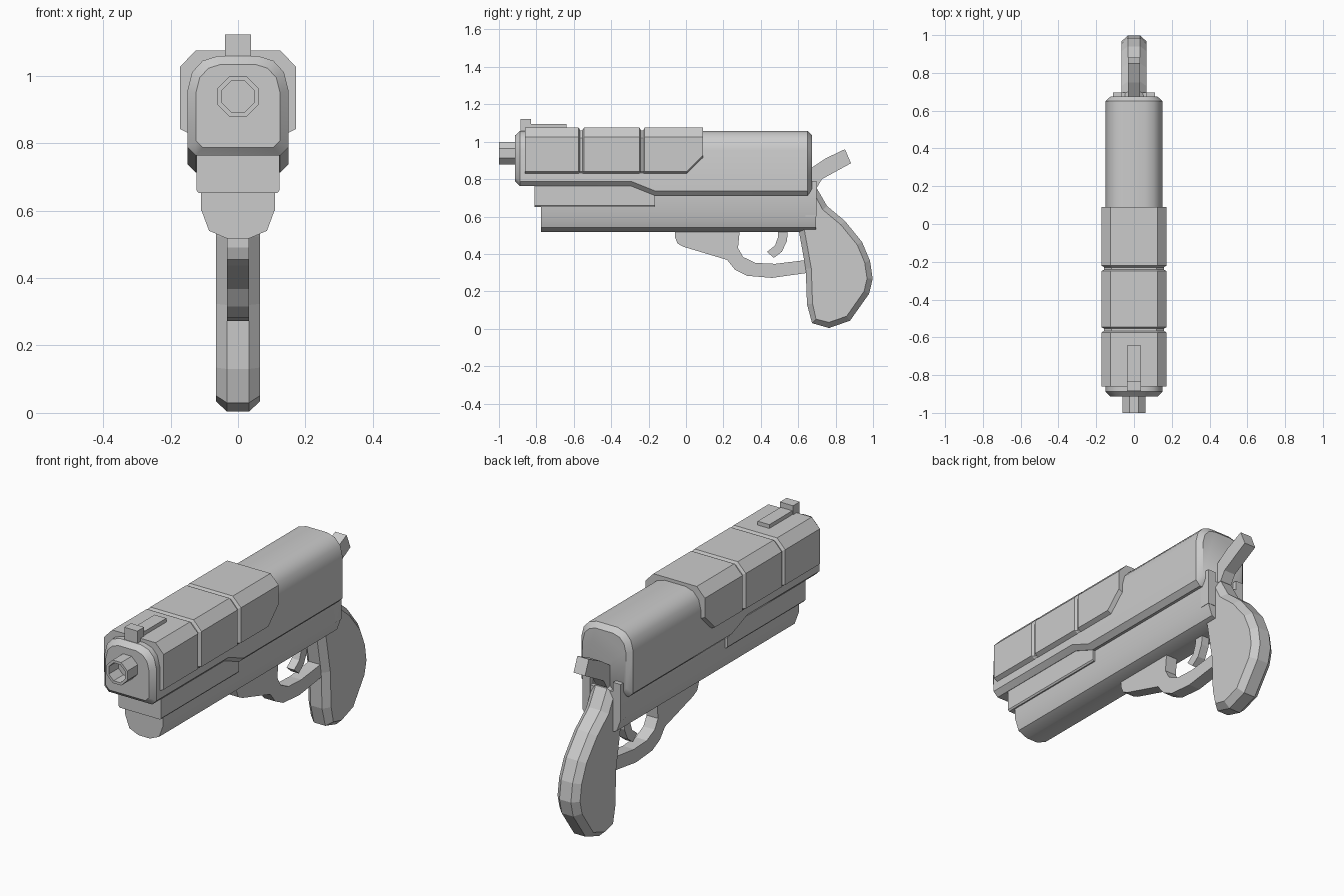
import bpy, bmesh, math

if "Cube" in bpy.data.objects:
    bpy.data.objects.remove(bpy.data.objects["Cube"])


def finish(name, bm, smooth=False):
    bmesh.ops.recalc_face_normals(bm, faces=bm.faces[:])
    me = bpy.data.meshes.new(name)
    bm.to_mesh(me)
    bm.free()
    ob = bpy.data.objects.new(name, me)
    bpy.context.collection.objects.link(ob)
    if smooth:
        bpy.ops.object.select_all(action='DESELECT')
        ob.select_set(True)
        bpy.context.view_layer.objects.active = ob
        bpy.ops.object.shade_smooth_by_angle(angle=math.radians(35))
    return ob


def loft(name, stations, smooth=False):
    """Skin closed x/z outlines placed at successive y values."""
    bm = bmesh.new()
    rings = [[bm.verts.new((x, y, z)) for x, z in pts] for y, pts in stations]
    n = len(rings[0])
    for a, b in zip(rings, rings[1:]):
        for i in range(n):
            j = (i + 1) % n
            bm.faces.new((a[i], a[j], b[j], b[i]))
    bm.faces.new(rings[0])
    bm.faces.new(rings[-1])
    return finish(name, bm, smooth)


def mirror(half):
    """Close a half outline (bottom to top) across x = 0."""
    return half + [(-x, z) for x, z in reversed(half)]


def side_plate(name, pts, half, inset=0, depth=0, x=0):
    """Extrude a y/z profile along x, optionally with chamfered rims."""
    bm = bmesh.new()
    a = [bm.verts.new((x - half, y, z)) for y, z in pts]
    b = [bm.verts.new((x + half, y, z)) for y, z in pts]
    caps = [bm.faces.new(a), bm.faces.new(b)]
    for i in range(len(pts)):
        j = (i + 1) % len(pts)
        bm.faces.new((a[i], a[j], b[j], b[i]))
    bmesh.ops.recalc_face_normals(bm, faces=bm.faces[:])
    if inset:
        bmesh.ops.inset_individual(bm, faces=caps, thickness=inset, depth=depth)
    return finish(name, bm)


def rect(y0, y1, z0, z1):
    return [(y0, z0), (y1, z0), (y1, z1), (y0, z1)]


# Slide: rounded top, bevelled ends, bottom edge stepping down towards the rear
def slide_ring(zb, end=False):
    half = [(.125, zb), (.15, zb + .025), (.15, .955), (.136, 1.01),
            (.105, 1.044), (.06, 1.058)]
    if end:
        half = [(x * .835, .91 + (z - .91) * .835) for x, z in half]
    return mirror(half)


loft("slide", [(-.914, slide_ring(.763, True)), (-.888, slide_ring(.763)),
               (-.294, slide_ring(.763)), (-.166, slide_ring(.712)),
               (.65, slide_ring(.712)), (.674, slide_ring(.712, True))], True)


# Armour sleeve with two grooves and a cut rear lower corner
def sleeve_ring(d=0, zb=.828):
    return mirror([(.145, zb), (.172 - d, zb + .014),
                   (.172 - d, 1.026 - d / 2), (.125 - d / 2, 1.075 - d)])


stations = [(-.86, sleeve_ring())]
for gy in (-.56, -.235):
    for dy, d in ((-.014, 0), (-.006, .014), (.006, .014), (.014, 0)):
        stations.append((gy + dy, sleeve_ring(d)))
stations += [(.005, sleeve_ring()), (.09, sleeve_ring(0, .912))]
loft("slide_sleeve", stations)

# Barrel with a recessed bore
def circle(r):
    return [(r * math.cos(math.tau * (i + .5) / 8),
             .938 + r * math.sin(math.tau * (i + .5) / 8)) for i in range(8)]


loft("barrel", [(-.88, circle(.065)), (-1, circle(.065)),
                (-1, circle(.051)), (-.92, circle(.051))])

# Front sight
side_plate("sight_base", rect(-.86, -.64, 1.05, 1.095), .034)
side_plate("sight_post", rect(-.885, -.83, 1.04, 1.122), .038)

# Frame and the wider rail under the front of the slide
frame = mirror([(.033, .517), (.086, .54), (.11, .605), (.11, .74)])
loft("frame", [(-.775, frame), (.695, frame)], True)
rail = mirror([(.117, .652), (.123, .66), (.123, .775)])
loft("rail", [(-.81, rail), (-.166, rail)])

# Frame ears on either side of the hammer
for side, label in ((1, "left"), (-1, "right")):
    side_plate("frame_ear_" + label, rect(.64, .697, .60, .79), .022, x=side * .088)

# Grip
side_plate("grip", [(.63, .76), (.70, .75), (.754, .656), (.85, .576), (.941, .464),
                    (.984, .363), (.998, .267), (.979, .187), (.877, .043),
                    (.765, .004), (.674, .03), (.647, .13), (.64, .32),
                    (.604, .52), (.60, .62)], .033, .03, .032)

# Trigger guard
side_plate("trigger_guard", [(-.059, .54), (-.059, .49), (-.045, .455), (-.01, .437),
                             (.22, .368), (.262, .315), (.326, .283), (.46, .272),
                             (.66, .30), (.66, .37), (.60, .362), (.476, .347),
                             (.37, .352), (.305, .384), (.278, .432), (.289, .54)], .033)

# Trigger
side_plate("trigger", [(.492, .54), (.545, .54), (.54, .47), (.513, .412), (.47, .379),
                       (.433, .411), (.476, .445), (.492, .49)], .022)

# Hammer
side_plate("hammer", [(.64, .72), (.70, .755), (.727, .80), (.882, .885),
                      (.85, .96), (.749, .912), (.674, .862), (.64, .84)], .033)
